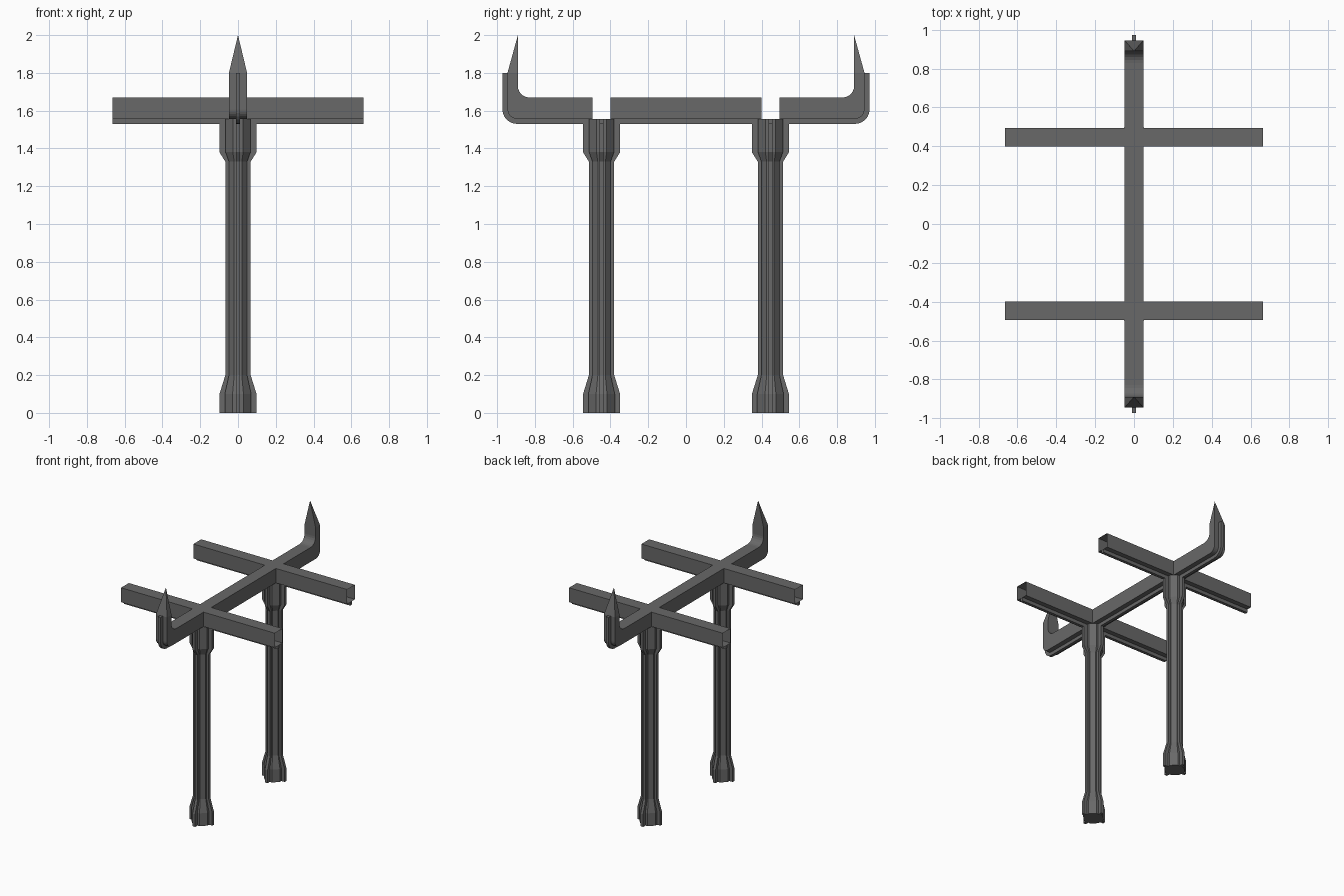
import bpy, bmesh, math
from mathutils import Matrix, Vector

cube = bpy.data.objects.get("Cube")
if cube:
    bpy.data.objects.remove(cube)

iron = bpy.data.materials.new("dark grey iron")
iron.use_nodes = True
GREY = (0.14, 0.14, 0.14, 1)
iron.diffuse_color = GREY
iron.node_tree.nodes["Principled BSDF"].inputs["Base Color"].default_value = GREY

W = 0.048                              # beam half width
LOW, BASE, TOP = 1.53, 1.557, 1.67     # rib underside, beam underside, beam top
RIB = 0.011                            # rib half thickness
POST_Y = 0.447


def finish(name, bm):
    bmesh.ops.recalc_face_normals(bm, faces=bm.faces)
    mesh = bpy.data.meshes.new(name)
    bm.to_mesh(mesh)
    bm.free()
    mesh.materials.append(iron)
    obj = bpy.data.objects.new(name, mesh)
    bpy.context.collection.objects.link(obj)
    return obj


def add_prism(bm, profile, half, turn=Matrix()):
    """Extrude an outline in the y-z plane along x, then transform it."""
    verts = [bm.verts.new((-half, y, z)) for y, z in profile]
    face = bm.faces.new(verts)
    out = bmesh.ops.extrude_face_region(bm, geom=[face])
    moved = [v for v in out["geom"] if isinstance(v, bmesh.types.BMVert)]
    bmesh.ops.translate(bm, verts=moved, vec=(2 * half, 0, 0))
    bmesh.ops.transform(bm, matrix=turn, verts=verts + moved)


def box_outline(y0, y1, z0, z1):
    return [(y0, z0), (y1, z0), (y1, z1), (y0, z1)]


def arc(cy, cz, r, start, end, steps=6):
    angles = [math.radians(start + (end - start) * i / steps) for i in range(steps + 1)]
    return [(cy + r * math.cos(a), cz + r * math.sin(a)) for a in angles]


def post(name, y):
    bm = bmesh.new()
    # eight-sided core with flared foot and head
    core = [(0.07, 0), (0.07, 0.1), (0.048, 0.2), (0.048, 1.33), (0.066, 1.38), (0.066, BASE)]
    rings = []
    for r, z in core:
        R = r / math.cos(math.pi / 8)
        rings.append([bm.verts.new((R * math.cos(a), R * math.sin(a), z))
                      for a in [(k + 0.5) * math.pi / 4 for k in range(8)]])
    for low, high in zip(rings, rings[1:]):
        for k in range(8):
            j = (k + 1) % 8
            bm.faces.new((low[k], low[j], high[j], high[k]))
    bm.faces.new(rings[0])
    bm.faces.new(rings[-1])
    # four ribs following the same flare
    rib = [(0.02, 0), (0.098, 0), (0.098, 0.1), (0.067, 0.2), (0.067, 1.33),
           (0.098, 1.38), (0.098, LOW), (0.02, LOW)]
    for k in range(4):
        add_prism(bm, rib, RIB, Matrix.Rotation(k * math.pi / 2, 4, "Z"))
    finish(name, bm).location.y = y


def crossbar(name, y):
    # open-ended hollow tube
    bm = bmesh.new()
    add_prism(bm, box_outline(-W, W, BASE, TOP), 0.665)
    ends = [f for f in bm.faces if all(abs(v.co.x - f.verts[0].co.x) < 1e-4 for v in f.verts)]
    bmesh.ops.delete(bm, geom=ends, context="FACES_ONLY")
    finish(name, bm).location.y = y
    # rib along the underside
    bm = bmesh.new()
    add_prism(bm, box_outline(-RIB, RIB, LOW, BASE), 0.665)
    finish(name + "_rib", bm).location.y = y


def hook(name, sign):
    flip = Matrix.Rotation(0 if sign > 0 else math.pi, 4, "Z")
    start = POST_Y + W
    outer, inner, tip_z = 0.945, 0.89, 1.8
    curve = arc(outer - 0.05, BASE + 0.05, 0.05, -90, 0)
    # bent arm
    bm = bmesh.new()
    inside = arc(inner - 0.06, TOP + 0.06, 0.06, 0, -90)
    add_prism(bm, [(start, BASE)] + curve + [(outer, tip_z), (inner, tip_z)]
              + inside + [(start, TOP)], W, flip)
    # pointed tip, upright on its inner side
    base = [flip @ Vector((x, y, tip_z)) for x, y in
            ((-W, inner), (W, inner), (W, outer), (-W, outer))]
    ring = [bm.verts.new(p) for p in base]
    apex = bm.verts.new(flip @ Vector((0, inner, 2)))
    for k in range(4):
        bm.faces.new((ring[k], ring[(k + 1) % 4], apex))
    bmesh.ops.remove_doubles(bm, verts=bm.verts, dist=1e-4)
    bmesh.ops.delete(bm, geom=[f for f in bm.faces if all(
        abs(v.co.z - tip_z) < 1e-4 for v in f.verts)], context="FACES_ONLY")
    finish(name, bm)
    # rib around the outside of the bend
    bm = bmesh.new()
    rim = arc(outer - 0.05, BASE + 0.05, 0.077, -90, 0)
    add_prism(bm, [(start, LOW)] + rim + [(outer + 0.027, tip_z), (outer, tip_z)]
              + curve[::-1] + [(start, BASE)], RIB, flip)
    finish(name + "_rib", bm)


for side, sign in (("front", -1), ("back", 1)):
    post(side + "_post", sign * POST_Y)
    crossbar(side + "_crossbar", sign * POST_Y)
    hook(side + "_hook", sign)

# long beam between the crossbars
span = POST_Y - W
bm = bmesh.new()
add_prism(bm, box_outline(-span, span, BASE, TOP), W)
finish("middle_beam", bm)
bm = bmesh.new()
add_prism(bm, box_outline(-span, span, LOW, BASE), RIB)
finish("middle_beam_rib", bm)
